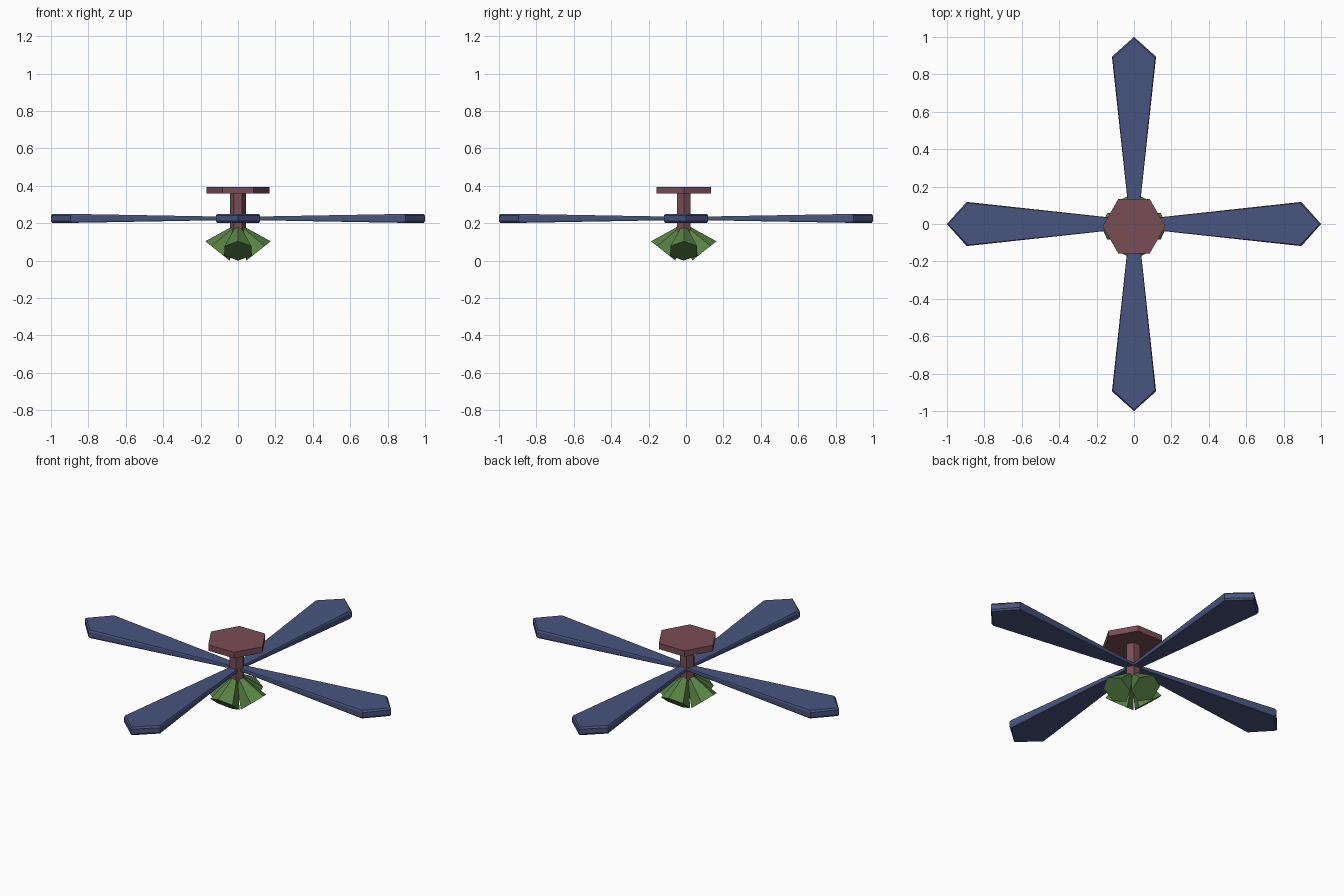
import bpy, bmesh, math
from mathutils import Matrix, Vector

if "Cube" in bpy.data.objects:
    bpy.data.objects.remove(bpy.data.objects["Cube"])

OFF_Y = -0.012  # rod, plate and lamps sit slightly forward of the blades


def material(name, rgb):
    m = bpy.data.materials.new(name)
    m.diffuse_color = (*rgb, 1)
    m.use_nodes = True
    m.node_tree.nodes["Principled BSDF"].inputs["Base Color"].default_value = m.diffuse_color
    return m


RED = material("dusty_red", (0.19, 0.075, 0.09))
BLUE = material("slate_blue", (0.065, 0.09, 0.21))
GREEN = material("leaf_green", (0.10, 0.23, 0.06))


def finish(name, bm, mat):
    bmesh.ops.recalc_face_normals(bm, faces=bm.faces)
    me = bpy.data.meshes.new(name)
    bm.to_mesh(me)
    bm.free()
    me.materials.append(mat)
    ob = bpy.data.objects.new(name, me)
    bpy.context.collection.objects.link(ob)
    return ob


def hex_solid(name, r_bottom, r_top, height, matrix, mat):
    """Six-sided prism or cone with corners on its local x axis."""
    bm = bmesh.new()
    rings = []
    for r, z in ((r_bottom, -height / 2), (r_top, height / 2)):
        rings.append([bm.verts.new((r * math.cos(i * math.pi / 3),
                                    r * math.sin(i * math.pi / 3), z)) for i in range(6)])
    for i in range(6):
        j = (i + 1) % 6
        bm.faces.new((rings[0][i], rings[0][j], rings[1][j], rings[1][i]))
    bm.faces.new(rings[0][::-1])
    bm.faces.new(rings[1])
    bm.transform(matrix)
    return finish(name, bm, mat)


def blade(name, angle):
    """Paddle tapering in width and thickness, with chamfered rims."""
    outline = [(0, -0.021), (0.895, -0.118), (1.0, 0), (0.895, 0.118), (0, 0.021)]
    layers = [(-1, 0.95), (-0.6, 1), (0.6, 1), (1, 0.95)]
    bm = bmesh.new()
    rings = []
    for level, inset in layers:
        ring = []
        for r, w in outline:
            half = 0.008 + 0.016 * min(r / 0.895, 1)
            rr = r - (0.007 if inset < 1 and r > 0 else 0)
            ring.append(bm.verts.new((rr, w * inset, half * level)))
        rings.append(ring)
    for a, b in zip(rings, rings[1:]):
        for i in range(5):
            j = (i + 1) % 5
            bm.faces.new((a[i], a[j], b[j], b[i]))
    bm.faces.new(rings[0][::-1])
    bm.faces.new(rings[-1])
    bm.transform(Matrix.Translation((0, 0, 0.226)) @ Matrix.Rotation(angle, 4, 'Z'))
    return finish(name, bm, BLUE)


# ceiling plate and down rod
hex_solid("ceiling_plate", 0.168, 0.168, 0.035, Matrix.Translation((0, OFF_Y, 0.377)), RED)
hex_solid("down_rod", 0.042, 0.042, 0.21, Matrix.Translation((0, OFF_Y, 0.26)), RED)

# four blades and four tilted lamp shades
tilt = -math.radians(38.4)
for k in range(4):
    turn = k * math.pi / 2
    blade(f"blade_{k + 1}", turn)
    # shade axis leans outward; opening centre at radius 0.11, height 0.052
    h = 0.15
    place = (Matrix.Translation((0, OFF_Y, 0)) @ Matrix.Rotation(turn, 4, 'Z')
             @ Matrix.Translation((0.11, 0, 0.052)) @ Matrix.Rotation(tilt, 4, 'Y')
             @ Matrix.Translation((0, 0, h / 2)))
    hex_solid(f"lamp_shade_{k + 1}", 0.083, 0.02, h, place, GREEN)
